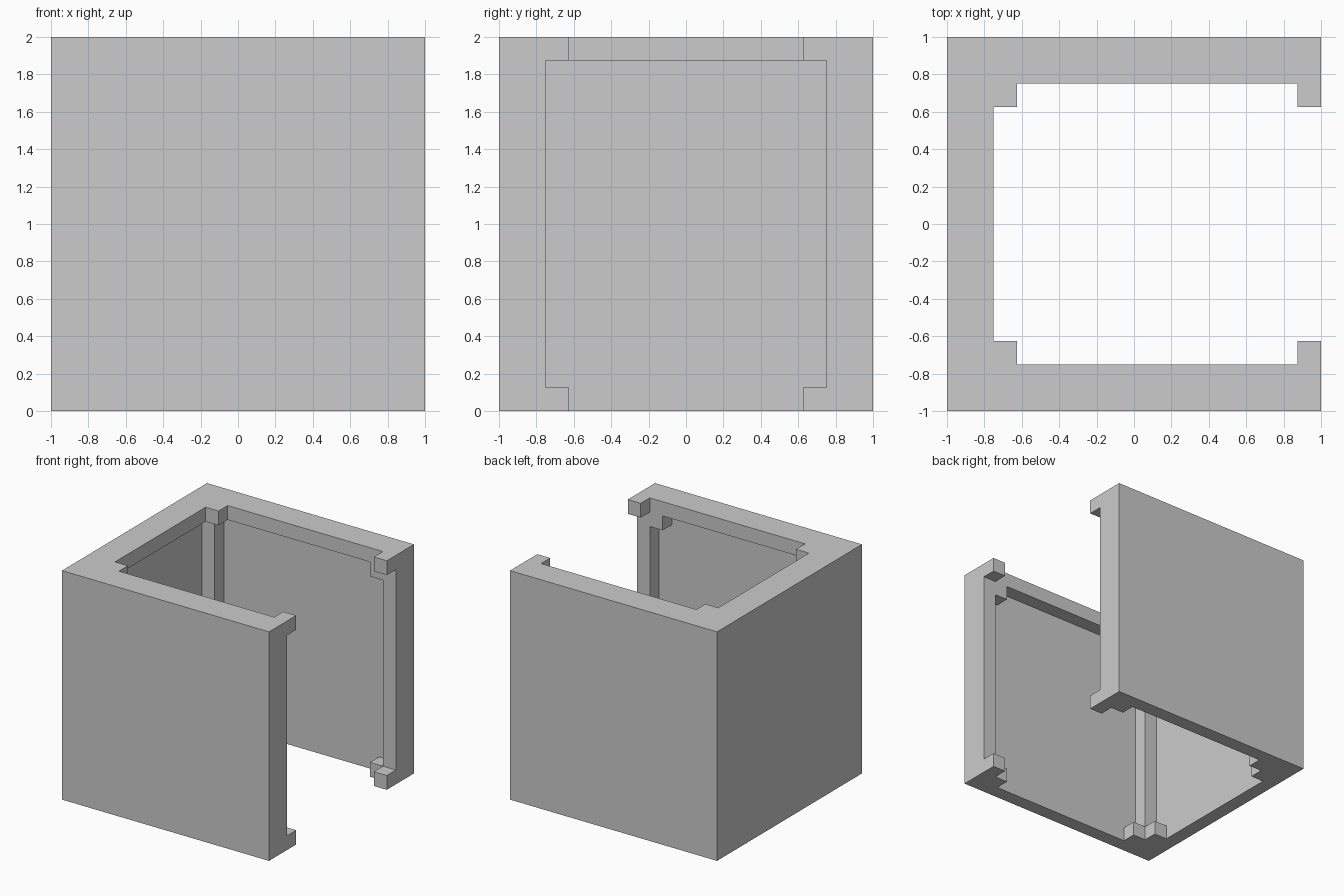
import bpy, bmesh, math

if "Cube" in bpy.data.objects:
    bpy.data.objects.remove(bpy.data.objects["Cube"])


def prism(name, outline, z0, z1):
    """Closed solid from a plan outline, raised from z0 to z1."""
    bm = bmesh.new()
    face = bm.faces.new([bm.verts.new((x, y, z0)) for x, y in outline])
    top = bmesh.ops.extrude_face_region(bm, geom=[face])["geom"]
    verts = [v for v in top if isinstance(v, bmesh.types.BMVert)]
    bmesh.ops.translate(bm, verts=verts, vec=(0, 0, z1 - z0))
    bmesh.ops.recalc_face_normals(bm, faces=bm.faces)
    mesh = bpy.data.meshes.new(name)
    bm.to_mesh(mesh)
    bm.free()
    obj = bpy.data.objects.new(name, mesh)
    bpy.context.collection.objects.link(obj)
    return obj


def block(name, x0, x1, y0, y1, z0, z1):
    return prism(name, [(x0, y0), (x1, y0), (x1, y1), (x0, y1)], z0, z1)


# Thin U-shaped walls: open at the top, bottom and right
T = 0.875
shell = prism("open_box_shell",
              [(-1, -1), (1, -1), (1, -T), (-T, -T), (-T, T), (1, T), (1, 1), (-1, 1)], 0, 2)

# Inner trim for the back half (each sunk slightly into the wall), mirrored to the front
E = 0.94
trim = [
    ("corner_post", -E, -.75, .75, E, 0, 2),
    ("side_opening_rim", .875, 1, .75, E, 0, 2),
    ("top_rim", -E, 1, .75, E, 1.875, 2),
    ("top_corner_block", -.8, -.625, .625, .8, 1.875, 2),
    ("upper_end_block", .875, 1, .625, .8, 1.875, 2),
    ("lower_end_block", .875, 1, .625, .8, 0, .125),
    ("upper_rim_stub", .75, .9, .75, E, 1.75, 1.9),
    ("lower_rim_stub", .75, .9, .75, E, 0, .125),
    ("post_foot_long", -.8, -.625, .75, E, 0, .125),
    ("post_foot_cross", -E, -.75, .625, .8, 0, .125),
]
parts = [block("left_top_rim", -E, -.75, -E, E, 1.875, 2)]
for name, x0, x1, y0, y1, z0, z1 in trim:
    parts.append(block(name, x0, x1, y0, y1, z0, z1))
    parts.append(block(name, x0, x1, -y1, -y0, z0, z1))

# Fuse the trim into one clean solid
bpy.context.view_layer.objects.active = shell
for part in parts:
    part.hide_render = True
    mod = shell.modifiers.new("fuse", 'BOOLEAN')
    mod.operation = 'UNION'
    mod.solver = 'EXACT'
    mod.object = part
    bpy.ops.object.modifier_apply(modifier=mod.name)
    bpy.data.objects.remove(part)

# Remove leftover flat edges
bm = bmesh.new()
bm.from_mesh(shell.data)
bmesh.ops.remove_doubles(bm, verts=bm.verts, dist=0.0005)
bmesh.ops.dissolve_limit(bm, angle_limit=math.radians(1), verts=bm.verts, edges=bm.edges)
bm.to_mesh(shell.data)
bm.free()
